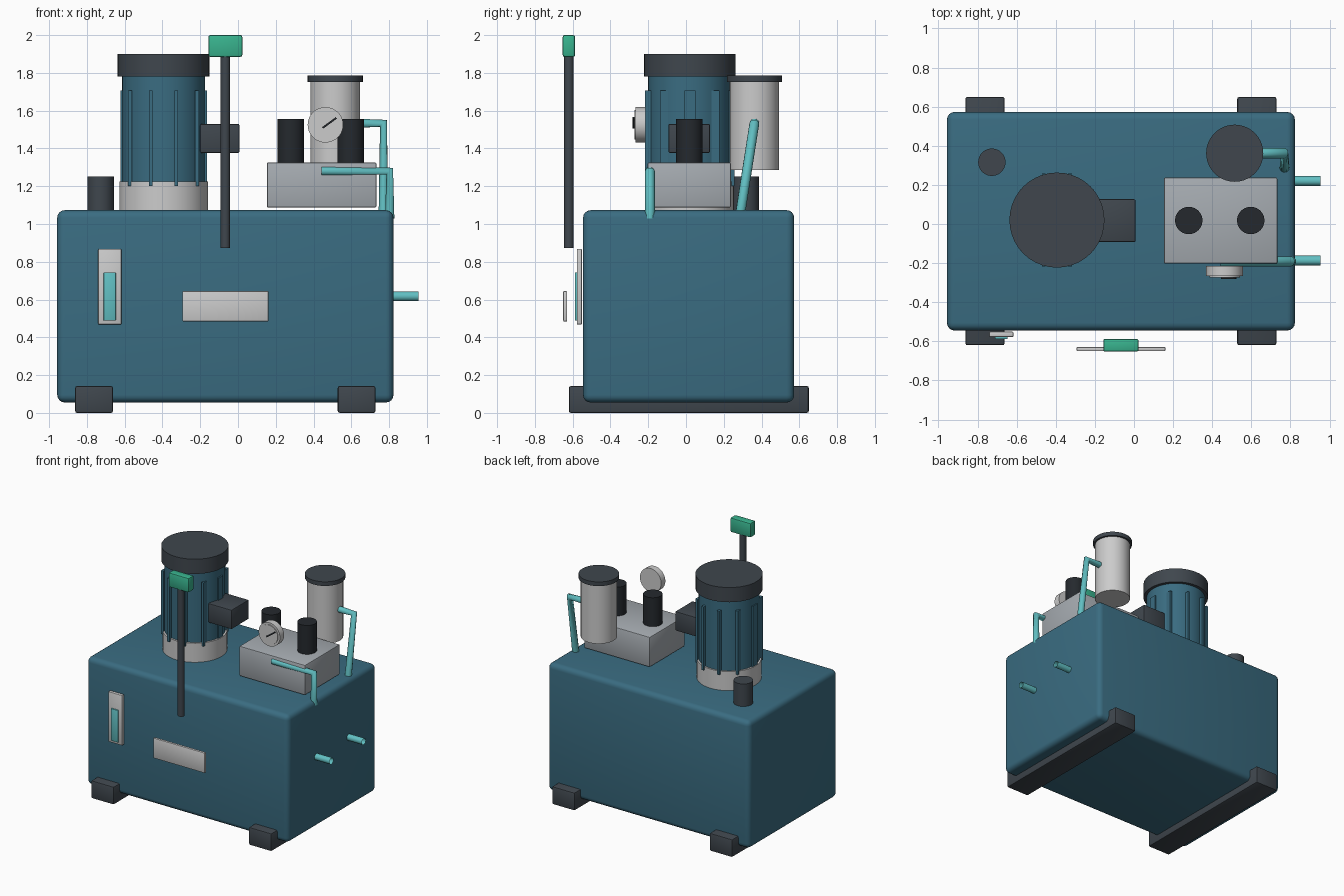
import bpy, bmesh, math
from mathutils import Matrix, Vector

if "Cube" in bpy.data.objects:
    bpy.data.objects.remove(bpy.data.objects["Cube"])


def material(name, rgb):
    m = bpy.data.materials.new(name)
    m.diffuse_color = (*rgb, 1)
    m.use_nodes = True
    m.node_tree.nodes["Principled BSDF"].inputs["Base Color"].default_value = m.diffuse_color
    return m


BLUE = material("blue_paint", (0.042, 0.15, 0.22))
DARK = material("dark_grey", (0.05, 0.062, 0.075))
BLACK = material("black", (0.018, 0.022, 0.027))
STEEL = material("steel", (0.38, 0.41, 0.44))
LIGHT = material("light_grey", (0.58, 0.59, 0.58))
TEAL = material("teal_pipe", (0.12, 0.52, 0.54))
GREEN = material("green_grip", (0.04, 0.45, 0.27))


def finish(name, bm, mat):
    mesh = bpy.data.meshes.new(name)
    bm.to_mesh(mesh)
    bm.free()
    mesh.materials.append(mat)
    ob = bpy.data.objects.new(name, mesh)
    bpy.context.collection.objects.link(ob)
    bpy.ops.object.select_all(action='DESELECT')
    ob.select_set(True)
    bpy.context.view_layer.objects.active = ob
    bpy.ops.object.shade_smooth_by_angle(angle=math.radians(35))
    return ob


def box(name, x, y, z, mat, bevel=0.0, segments=2):
    """Box from (min, max) ranges, with rounded edges."""
    bm = bmesh.new()
    bmesh.ops.create_cube(bm, size=1)
    lo, hi = Vector((x[0], y[0], z[0])), Vector((x[1], y[1], z[1]))
    bm.transform(Matrix.Translation((lo + hi) / 2) @ Matrix.Diagonal((*(hi - lo), 1)))
    if bevel:
        bmesh.ops.bevel(bm, geom=bm.edges[:], offset=bevel, segments=segments,
                        profile=0.5, affect='EDGES')
    return finish(name, bm, mat)


def cylinder(name, start, length, radius, mat, along_y=False, sides=40):
    """Cylinder rising from start along z, or along +y."""
    bm = bmesh.new()
    bmesh.ops.create_cone(bm, cap_ends=True, segments=sides, radius1=radius,
                          radius2=radius, depth=length)
    bm.transform(Matrix.Translation((0, 0, length / 2)))
    if along_y:
        bm.transform(Matrix.Rotation(-math.pi / 2, 4, 'X'))
    bm.transform(Matrix.Translation(start))
    return finish(name, bm, mat)


def pipe(name, points):
    cu = bpy.data.curves.new(name, 'CURVE')
    cu.dimensions = '3D'
    cu.bevel_depth = 0.026
    cu.bevel_resolution = 3
    sp = cu.splines.new('POLY')
    sp.points.add(len(points) - 1)
    for p, co in zip(sp.points, points):
        p.co = (*co, 1)
    cu.materials.append(TEAL)
    ob = bpy.data.objects.new(name, cu)
    bpy.context.collection.objects.link(ob)


# Tank and skids
box("tank", (-0.957, 0.823), (-0.545, 0.573), (0.055, 1.073), BLUE, 0.04, 4)
for side, x in (("left", -0.762), ("right", 0.628)):
    box(f"{side}_skid", (x - 0.1, x + 0.1), (-0.62, 0.65), (0, 0.142), DARK, 0.01)

# Motor with cooling fins and terminal box
MX, MY = -0.394, 0.02
cylinder("motor_flange", (MX, MY, 1.065), 0.16, 0.234, LIGHT)
cylinder("motor_body", (MX, MY, 1.22), 0.57, 0.22, BLUE)
cylinder("motor_fan_cover", (MX, MY, 1.782), 0.117, 0.243, DARK)
for i in range(10):
    a = math.radians(36 * i)
    fx, fy = MX + 0.219 * math.cos(a), MY + 0.219 * math.sin(a)
    box(f"motor_fin_{i + 1}", (fx - 0.01, fx + 0.01), (fy - 0.029, fy + 0.029),
        (1.2, 1.707), BLUE)
box("terminal_box", (-0.2, 0.008), (-0.093, 0.127), (1.376, 1.53), DARK, 0.008)

# Filler breather
cylinder("breather", (-0.727, 0.316, 1.065), 0.187, 0.07, DARK)

# Valve block with two solenoids
box("valve_block", (0.153, 0.733), (-0.203, 0.238), (1.087, 1.326), STEEL, 0.008)
for side, x in (("left", 0.28), ("right", 0.597)):
    cylinder(f"{side}_solenoid", (x, 0.018, 1.32), 0.236, 0.07, BLACK)

# Pressure gauge with dial and needle
cylinder("gauge_case", (0.463, -0.267, 1.525), 0.052, 0.094, LIGHT, True)
cylinder("gauge_dial", (0.463, -0.273, 1.525), 0.01, 0.078, LIGHT, True)
needle = box("gauge_needle", (-0.045, 0.045), (-0.006, 0.006), (-0.005, 0.005), BLACK)
needle.location = (0.484, -0.276, 1.535)
needle.rotation_euler.y = -math.radians(36)

# Return filter
cylinder("filter_body", (0.515, 0.362, 1.286), 0.47, 0.131, LIGHT)
cylinder("filter_cap", (0.515, 0.362, 1.753), 0.033, 0.146, DARK)

# Pipes and outlet stubs
pipe("filter_pipe", [(0.62, 0.362, 1.533), (0.77, 0.362, 1.533), (0.77, 0.285, 1.04)])
pipe("valve_pipe", [(0.442, -0.191, 1.28), (0.803, -0.191, 1.28), (0.803, -0.191, 1.03)])
for side, y in (("front", -0.187), ("back", 0.22)):
    pipe(f"{side}_outlet", [(0.78, y, 0.617), (0.955, y, 0.617)])

# Hand lever
cylinder("lever_rod", (-0.067, -0.62, 0.873), 1.03, 0.025, DARK, sides=24)
box("lever_grip", (-0.157, 0.023), (-0.653, -0.587), (1.885, 2.0), GREEN, 0.01)

# Level gauge and blank plate
box("level_plate", (-0.74, -0.617), (-0.578, -0.551), (0.468, 0.868), LIGHT, 0.005)
box("level_glass", (-0.711, -0.647), (-0.588, -0.57), (0.488, 0.744), TEAL, 0.003)
box("front_plate", (-0.294, 0.161), (-0.65, -0.629), (0.484, 0.645), LIGHT, 0.005)
